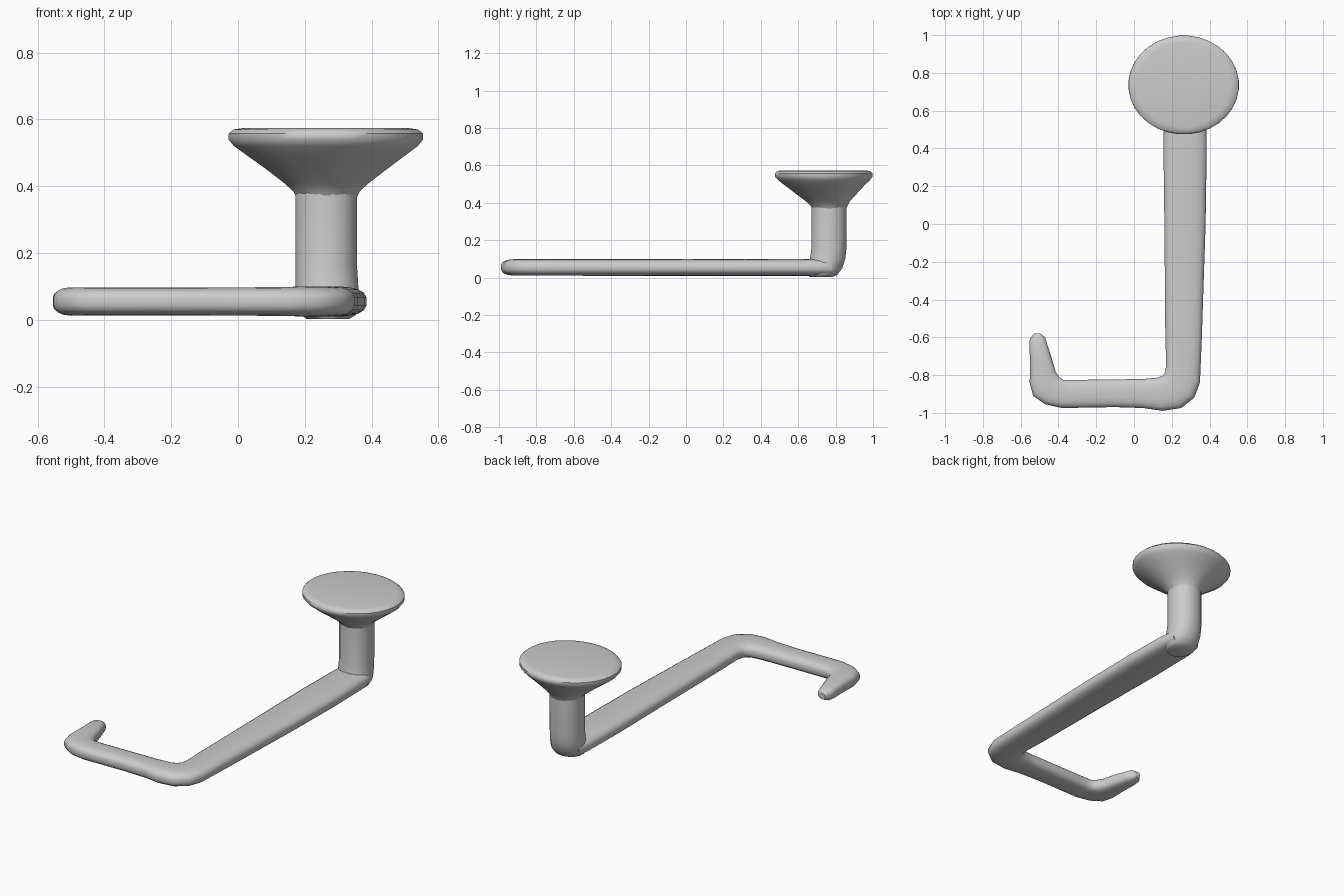
import bpy, bmesh, math
from mathutils import Vector

cube = bpy.data.objects.get("Cube")
if cube:
    bpy.data.objects.remove(cube)

grey = bpy.data.materials.new("matte_grey")
grey.use_nodes = True
colour = (0.6, 0.6, 0.6, 1)
grey.diffuse_color = colour
grey.node_tree.nodes["Principled BSDF"].inputs["Base Color"].default_value = colour


def loft(name, rings, sides, power):
    """Skin a closed tube over (centre, half axis u, half axis v) rings."""
    bm = bmesh.new()
    loops = []
    for c, u, v in rings:
        loop = []
        for i in range(sides):
            a = 2 * math.pi * (i + 0.5) / sides
            p, q = (math.copysign(abs(t) ** (2 / power), t) for t in (math.cos(a), math.sin(a)))
            loop.append(bm.verts.new(c + u * p + v * q))
        loops.append(loop)
    for a, b in zip(loops, loops[1:]):
        for i in range(sides):
            j = (i + 1) % sides
            bm.faces.new((a[i], a[j], b[j], b[i]))
    bm.faces.new(loops[0][::-1])
    bm.faces.new(loops[-1])
    bmesh.ops.recalc_face_normals(bm, faces=bm.faces)
    mesh = bpy.data.meshes.new(name)
    bm.to_mesh(mesh)
    bm.free()
    mesh.materials.append(grey)
    obj = bpy.data.objects.new(name, mesh)
    bpy.context.collection.objects.link(obj)
    bpy.ops.object.select_all(action='DESELECT')
    obj.select_set(True)
    bpy.context.view_layer.objects.active = obj
    bpy.ops.object.shade_smooth_by_angle(angle=math.radians(45))
    return obj


# Hooked arm: outer edge x, y, inner edge x, y, half thickness
arm = [
    (-.53, -.58, -.495, -.58, .018),
    (-.552, -.61, -.47, -.6, .032),
    (-.555, -.65, -.458, -.64, .037),
    (-.55, -.73, -.435, -.71, .041),
    (-.553, -.84, -.415, -.78, .043),
    (-.535, -.91, -.395, -.81, .043),
    (-.47, -.955, -.375, -.825, .042),
    (-.38, -.975, -.33, -.825, .042),
    (-.1, -.97, -.1, -.822, .042),
    (.05, -.975, .05, -.82, .043),
    (.15, -.99, .13, -.812, .044),
    (.25, -.975, .155, -.8, .045),
    (.32, -.92, .165, -.78, .045),
    (.35, -.84, .17, -.74, .045),
    (.36, -.6, .165, -.6, .045),
    (.38, 0, .16, 0, .046),
    (.386, .4, .155, .4, .046),
    (.38, .7, .16, .7, .046),
    (.36, .78, .175, .78, .044),
]
rings = []
for ax, ay, bx, by, h in arm:
    a, b = Vector((ax, ay, .055)), Vector((bx, by, .055))
    rings.append(((a + b) / 2, (a - b) / 2, Vector((0, 0, h))))
loft("hooked_arm", rings, 20, 2.8)


def stacked(name, rows, sides, power):
    """Loft horizontal ovals: z, x centre, y centre, x radius, y radius."""
    return loft(name, [(Vector((x, y, z)), Vector((rx, 0, 0)), Vector((0, ry, 0)))
                       for z, x, y, rx, ry in rows], sides, power)


# Upright stem with a rounded elbow at its foot
stacked("stem", [
    (.003, .27, .72, .065, .06),
    (.015, .27, .73, .085, .08),
    (.05, .27, .745, .095, .092),
    (.1, .266, .757, .096, .096),
    (.16, .264, .765, .094, .095),
    (.4, .264, .765, .094, .095),
], 16, 2.2)

# Flared head with a flat top
stacked("flared_head", [
    (.365, .265, .765, .09, .09),
    (.385, .265, .765, .1, .1),
    (.41, .265, .758, .128, .12),
    (.45, .265, .75, .18, .165),
    (.49, .264, .742, .235, .21),
    (.52, .263, .738, .276, .245),
    (.54, .263, .736, .293, .262),
    (.558, .263, .736, .292, .262),
    (.57, .263, .736, .278, .25),
    (.574, .263, .736, .25, .225),
], 32, 2)
